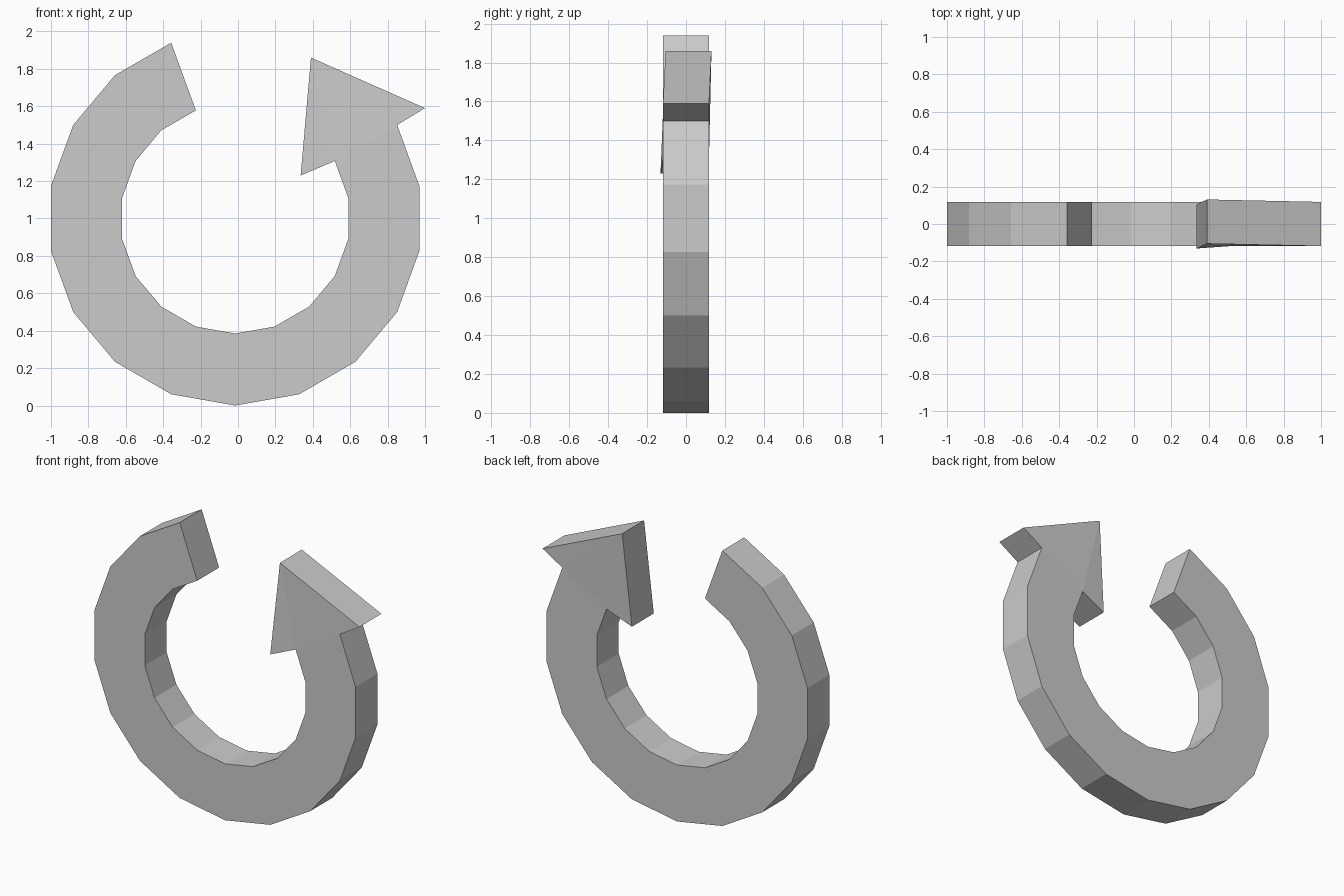
import bpy, bmesh
from math import cos, sin, radians

if "Cube" in bpy.data.objects:
    bpy.data.objects.remove(bpy.data.objects["Cube"])

CX, CZ = -0.015, 1.0      # ring centre
R_OUT, R_IN = 1.0, 0.615
HALF = 0.118              # half thickness
SEGMENTS = 14             # 20 degree steps, open at the top

bm = bmesh.new()


def pair(x, z, shift=0.0):
    """Front and back vertex at one point of the outline."""
    return [bm.verts.new((x, s * HALF + shift, z)) for s in (-1, 1)]


def polar(r, a):
    return pair(CX + r * cos(a), CZ + r * sin(a))


def wall(p, q):
    bm.faces.new((p[0], q[0], q[1], p[1]))


# Faceted ring band
angles = [radians(110 + 20 * i) for i in range(SEGMENTS + 1)]
outer = [polar(R_OUT, a) for a in angles]
inner = [polar(R_IN, a) for a in angles]
for i in range(SEGMENTS):
    wall(outer[i], outer[i + 1])
    wall(inner[i + 1], inner[i])
    for side in (0, 1):
        bm.faces.new((outer[i][side], outer[i + 1][side],
                      inner[i + 1][side], inner[i][side]))
wall(inner[0], outer[0])

# Arrowhead, slightly twisted, growing from the ring's end
tip = pair(0.39, 1.86, 0.013)
barb_out = pair(1.0, 1.59)
barb_in = pair(0.335, 1.23, -0.013)
outline = [outer[-1], barb_out, tip, barb_in, inner[-1]]
for p, q in zip(outline, outline[1:]):
    wall(p, q)
base = [barb_out, outer[-1], inner[-1], barb_in]
for p, q in zip(base, base[1:]):
    for side in (0, 1):
        bm.faces.new((tip[side], p[side], q[side]))

bmesh.ops.recalc_face_normals(bm, faces=bm.faces)
mesh = bpy.data.meshes.new("circular_arrow")
bm.to_mesh(mesh)
bm.free()
bpy.context.collection.objects.link(bpy.data.objects.new("circular_arrow", mesh))
